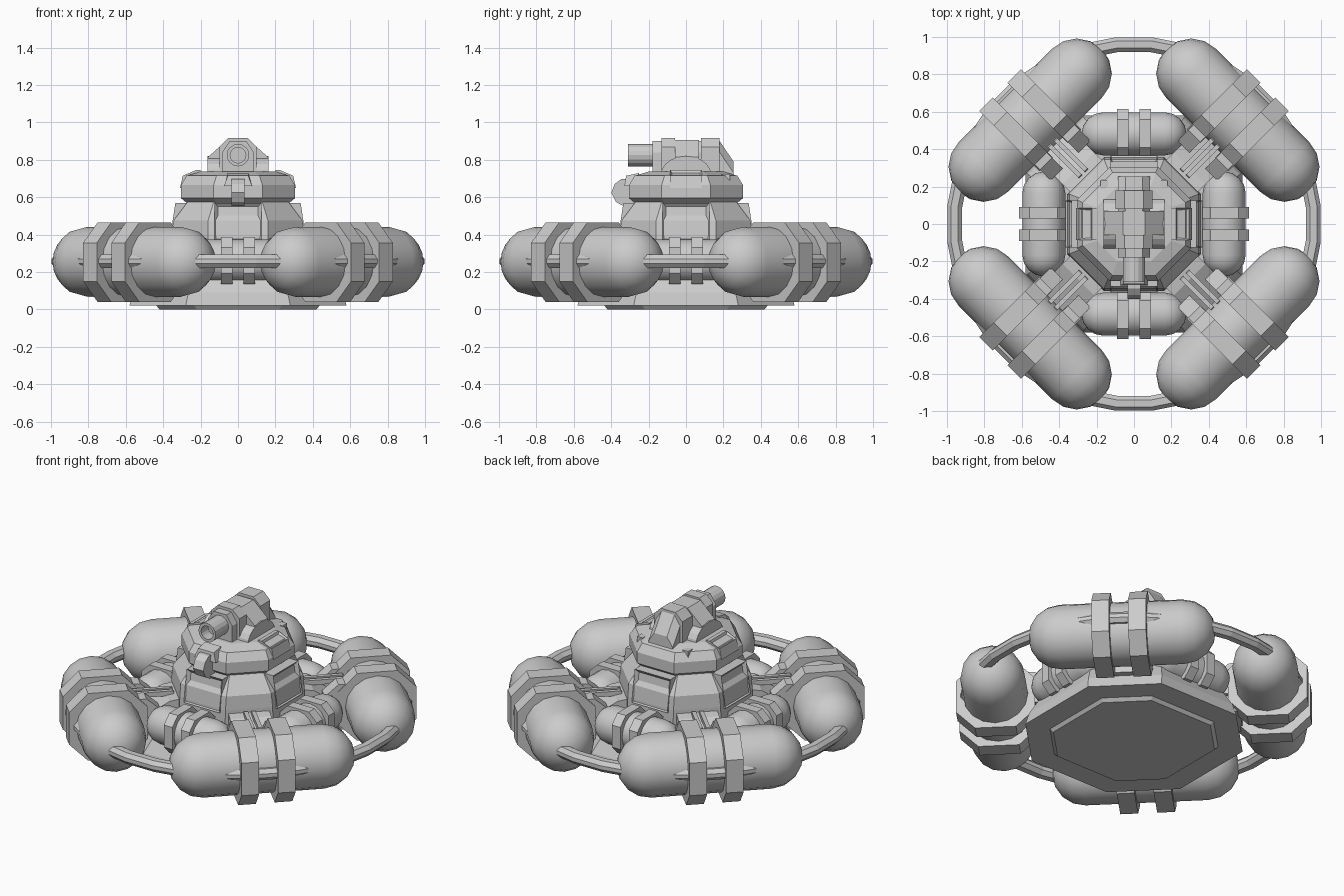
import bpy, bmesh, math
from mathutils import Matrix, Vector

if "Cube" in bpy.data.objects:
    bpy.data.objects.remove(bpy.data.objects["Cube"])

GREY = bpy.data.materials.new("plain grey")
GREY.diffuse_color = (0.6, 0.6, 0.6, 1)
GREY.use_nodes = True
GREY.node_tree.nodes["Principled BSDF"].inputs["Base Color"].default_value = GREY.diffuse_color


def finish(name, bm, turns=(0,), smooth=False):
    """Make one object per turn (degrees about z) sharing the mesh."""
    bmesh.ops.recalc_face_normals(bm, faces=bm.faces)
    for f in bm.faces:
        f.smooth = smooth
    me = bpy.data.meshes.new(name)
    bm.to_mesh(me)
    bm.free()
    me.materials.append(GREY)
    for t in turns:
        ob = bpy.data.objects.new(name, me)
        ob.rotation_euler.z = math.radians(t)
        bpy.context.collection.objects.link(ob)


def loft(bm, rings, cap=True):
    """Skin a list of equal-length point rings."""
    rows = [[bm.verts.new(p) for p in r] for r in rings]
    n = len(rows[0])
    for a, b in zip(rows, rows[1:]):
        for i in range(n):
            bm.faces.new((a[i], a[(i + 1) % n], b[(i + 1) % n], b[i]))
    if cap:
        bm.faces.new(rows[0])
        bm.faces.new(rows[-1])


def octagon(z, a, h):
    """Octagon with half width a and half side h."""
    return [(h, -a, z), (a, -h, z), (a, h, z), (h, a, z),
            (-h, a, z), (-a, h, z), (-a, -h, z), (-h, -a, z)]


def prism_x(bm, profile, x0, x1):
    loft(bm, [[(x, y, z) for y, z in profile] for x in (x0, x1)])


def prism_y(bm, profile, y0, y1):
    loft(bm, [[(x, y, z) for x, z in profile] for y in (y0, y1)])


def box(bm, x0, x1, y0, y1, z0, z1):
    prism_x(bm, [(y0, z0), (y1, z0), (y1, z1), (y0, z1)], x0, x1)


def chamfered(cy, cz, hy, hz, c):
    return [(cy + a, cz + b) for a, b in (
        (-hy, -hz + c), (-hy + c, -hz), (hy - c, -hz), (hy, -hz + c),
        (hy, hz - c), (hy - c, hz), (-hy + c, hz), (-hy, hz - c))]


def capsule(bm, cy, cz, half, r, seg=16, steps=4):
    """Capsule lying along x."""
    body = half - r
    prof = []
    for s in (-1, 1):
        angs = [math.pi / 2 * i / steps for i in range(steps)]
        part = [(s * (body + r * math.sin(t)), r * math.cos(t)) for t in angs]
        prof += part[::-1] if s < 0 else part
    rings = [[(x, cy + q * math.cos(math.tau * k / seg), cz + q * math.sin(math.tau * k / seg))
              for k in range(seg)] for x, q in prof]
    loft(bm, rings, cap=False)
    bm.verts.ensure_lookup_table()
    n = len(bm.verts)
    for x, first in ((-half, 0), (half, n - seg)):
        tip = bm.verts.new((x, cy, cz))
        bm.verts.ensure_lookup_table()
        for k in range(seg):
            bm.faces.new((tip, bm.verts[first + k], bm.verts[first + (k + 1) % seg]))


def inset_facing(bm, direction, thick, depth):
    """Recess the faces that look along a direction."""
    bm.normal_update()
    bmesh.ops.recalc_face_normals(bm, faces=bm.faces)
    d = Vector(direction).normalized()
    fs = [f for f in bm.faces if f.normal.dot(d) > 0.93]
    bmesh.ops.inset_individual(bm, faces=fs, thickness=thick, depth=-depth)


AXES = (0, 90, 180, 270)
DIAG = (45, 135, 225, 315)

# Floats on the diagonals with paired straps
bm = bmesh.new()
capsule(bm, -0.785, 0.255, 0.54, 0.187)
finish("float_tank", bm, DIAG, True)
bm = bmesh.new()
for s in (-1, 1):
    prism_x(bm, chamfered(-0.785, 0.253, 0.228, 0.213, 0.11), s * 0.055, s * 0.158)
finish("float_straps", bm, DIAG)

# Smaller tanks on the four sides
bm = bmesh.new()
capsule(bm, -0.482, 0.26, 0.28, 0.115)
finish("side_tank", bm, AXES, True)
bm = bmesh.new()
for s in (-1, 1):
    prism_x(bm, chamfered(-0.485, 0.262, 0.13, 0.125, 0.055), s * 0.03, s * 0.09)
finish("side_tank_straps", bm, AXES)

# Guard ring joining the floats
bm = bmesh.new()
N = 32
rows = []
for i in range(N):
    t = math.tau * (i + 0.5) / N
    rows.append([((0.963 + a) * math.cos(t), (0.963 + a) * math.sin(t), 0.258 + b)
                 for a, b in ((-0.04, -0.012), (-0.018, -0.035), (0.02, -0.035), (0.04, -0.012),
                              (0.04, 0.012), (0.02, 0.035), (-0.018, 0.035), (-0.04, 0.012))])
loft(bm, rows + rows[:1], cap=False)
bmesh.ops.remove_doubles(bm, verts=bm.verts, dist=1e-5)
finish("guard_ring", bm)

# Lower hull and keel plate
bm = bmesh.new()
loft(bm, [octagon(0.02, 0.58, 0.28), octagon(0.09, 0.565, 0.265), octagon(0.22, 0.50, 0.215)])
finish("lower_hull", bm)
bm = bmesh.new()
loft(bm, [octagon(0.0, 0.42, 0.22), octagon(0.025, 0.44, 0.235)])
finish("keel_plate", bm)

# Pylons, arms and pipes from hull to floats
bm = bmesh.new()
prism_x(bm, [(-0.62, 0.10), (-0.3, 0.10), (-0.3, 0.38), (-0.42, 0.36), (-0.62, 0.24)], -0.12, 0.12)
finish("float_pylon", bm, DIAG)
bm = bmesh.new()
for s in (-1, 1):
    prism_x(bm, [(-0.64, 0.2), (-0.48, 0.2), (-0.48, 0.33), (-0.56, 0.40), (-0.64, 0.40)],
            s * 0.06, s * 0.15)
finish("float_arms", bm, DIAG)
bm = bmesh.new()
for s in (-1, 1):
    prism_x(bm, chamfered(-0.5, 0.37, 0.12, 0.015, 0.006), s * 0.01, s * 0.035)
finish("feed_pipes", bm, DIAG)

# Upper hull with recessed side panels
bm = bmesh.new()
loft(bm, [octagon(0.2, 0.36, 0.16), octagon(0.39, 0.355, 0.16),
          octagon(0.475, 0.345, 0.16), octagon(0.575, 0.27, 0.13)])
finish("upper_hull", bm)
bm = bmesh.new()
prism_x(bm, [(-0.365, 0.37), (-0.25, 0.37), (-0.25, 0.57), (-0.335, 0.57)], -0.125, 0.125)
inset_facing(bm, (0, -1, 0.1), 0.025, 0.02)
finish("hull_panel", bm, AXES)

# Turret body
bm = bmesh.new()
loft(bm, [octagon(0.55, 0.25, 0.11), octagon(0.595, 0.305, 0.13), octagon(0.665, 0.305, 0.13),
          octagon(0.715, 0.275, 0.115), octagon(0.737, 0.2, 0.09)])
finish("turret", bm)

# Turret side hatches and rear vents
bm = bmesh.new()
prism_x(bm, [(-0.31, 0.65), (-0.2, 0.65), (-0.2, 0.745), (-0.225, 0.745), (-0.295, 0.715)],
        -0.085, 0.085)
inset_facing(bm, (0, -0.4, 1), 0.015, 0.012)
finish("turret_hatch", bm, (90, 270))
bm = bmesh.new()
for s in (-1, 1):
    box(bm, s * 0.14, s * 0.18, 0.19, 0.235, 0.68, 0.725)
finish("turret_vents", bm)

# Rounded sensor on the turret front
bm = bmesh.new()
prism_x(bm, [(-0.28, 0.55), (-0.335, 0.553), (-0.375, 0.575), (-0.4, 0.625),
             (-0.38, 0.672), (-0.345, 0.698), (-0.28, 0.7)], -0.036, 0.036)
finish("front_sensor", bm)
bm = bmesh.new()
loft(bm, [[(-w, -0.33, 0.66), (w, -0.33, 0.66), (w, -0.25, 0.66), (-w, -0.25, 0.66)]
          if i == 0 else
          [(-w, -0.32, 0.715), (w, -0.32, 0.715), (w, -0.25, 0.73), (-w, -0.25, 0.73)]
          for i, w in enumerate((0.075, 0.055))])
finish("sensor_hood", bm)

# Round trunnion carrying the gun
bm = bmesh.new()
arc = [(0.135 * math.cos(math.pi * i / 10), 0.72 + 0.1 * math.sin(math.pi * i / 10))
       for i in range(11)]
prism_x(bm, arc, -0.163, 0.163)
finish("gun_trunnion", bm)

# Gun housing, sloping down at the rear, with two bands
bm = bmesh.new()


def housing(y, top, bottom, w=0.085):
    return [(-w, y, bottom), (w, y, bottom), (w, y, top - 0.06), (0.045, y, top),
            (-0.045, y, top), (-w, y, top - 0.06)]


loft(bm, [housing(-0.18, 0.90, 0.735), housing(0.18, 0.90, 0.70),
          housing(0.255, 0.79, 0.66)])
finish("gun_housing", bm)
bm = bmesh.new()
band = [(-0.1, 0.735), (0.1, 0.735), (0.1, 0.87), (0.052, 0.917), (-0.052, 0.917), (-0.1, 0.87)]
for y0, y1 in ((-0.13, -0.06), (0.08, 0.18)):
    prism_y(bm, band, y0, y1)
finish("gun_bands", bm)

# Sloped cheek plates beside the housing
bm = bmesh.new()
prism_y(bm, [(-0.16, 0.735), (0.16, 0.735), (0.16, 0.815), (0.06, 0.905),
             (-0.06, 0.905), (-0.16, 0.815)], -0.06, 0.07)
finish("gun_cheeks", bm)

# Hollow barrel
bm = bmesh.new()
rings = [[(r * math.cos(math.tau * k / 16), y, 0.825 + r * math.sin(math.tau * k / 16))
          for k in range(16)] for y, r in ((-0.16, 0.06), (-0.31, 0.06), (-0.31, 0.042), (-0.24, 0.042))]
loft(bm, rings)
finish("gun_barrel", bm)
